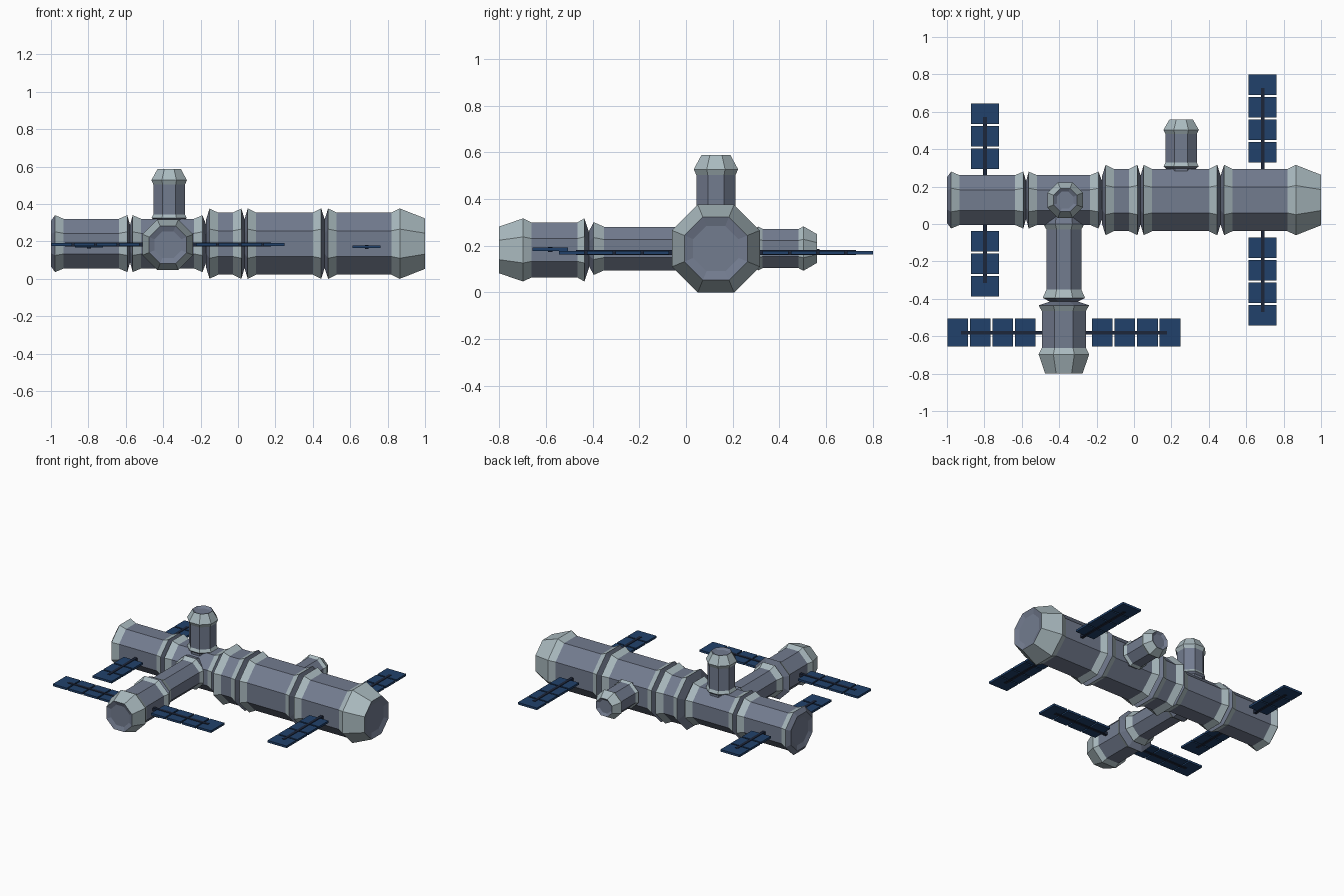
import bpy, bmesh, math
from mathutils import Vector

if "Cube" in bpy.data.objects:
    bpy.data.objects.remove(bpy.data.objects["Cube"])

YC, ZC = 0.128, 0.188        # axis of the main hull
BX = -0.375                  # axis of the front branch
TILT = math.pi / 8           # octagons rest on a flat side


def material(name, rgb):
    m = bpy.data.materials.new(name)
    m.diffuse_color = (*rgb, 1)
    m.use_nodes = True
    m.node_tree.nodes["Principled BSDF"].inputs["Base Color"].default_value = m.diffuse_color
    return m


HULL = material("hull_grey", (0.17, 0.20, 0.275))
TRIM = material("collar_pale_grey", (0.40, 0.49, 0.52))
PANEL = material("panel_blue", (0.015, 0.053, 0.145))
SPAR = material("spar_dark", (0.012, 0.019, 0.042))


def finish(name, bm, mats):
    bmesh.ops.recalc_face_normals(bm, faces=bm.faces)
    me = bpy.data.meshes.new(name)
    bm.to_mesh(me)
    bm.free()
    for m in mats:
        me.materials.append(m)
    ob = bpy.data.objects.new(name, me)
    bpy.context.collection.objects.link(ob)
    return ob


def lathe(name, origin, axis, profile):
    """Octagonal tube; profile = (distance, flat radius, is_trim of next band)."""
    axis, origin = Vector(axis), Vector(origin)
    u = Vector((0, 1, 0)) if abs(axis.x) > 0.5 else Vector((1, 0, 0))
    v = axis.cross(u)
    bm = bmesh.new()
    rings = []
    for d, r, _ in profile:
        c = r / math.cos(TILT)
        rings.append([bm.verts.new(origin + axis * d
                      + u * c * math.cos(TILT + i * math.pi / 4)
                      + v * c * math.sin(TILT + i * math.pi / 4)) for i in range(8)])
    for k in range(len(rings) - 1):
        a, b = rings[k], rings[k + 1]
        for i in range(8):
            j = (i + 1) % 8
            bm.faces.new((a[i], a[j], b[j], b[i])).material_index = profile[k][2]
    bm.faces.new(rings[0])
    bm.faces.new(rings[-1])
    return finish(name, bm, (HULL, TRIM))


def collar_in(neck, tip, R, r, nr):
    """Neck cone, flared collar, then the body."""
    return [(neck, nr, 0), (tip, R, 1), (tip + 0.045, r, 0)]


def collar_out(tip, neck, R, r, nr):
    return [(tip - 0.045, r, 1), (tip, R, 0), (neck, nr, 0)]


def cap(start, peak, end, r, R, er):
    """Tapered pale end cap with a shallow recessed hatch."""
    return [(start, r, 1), (peak, R, 1), (end, er, 0), (end - 0.012, er * 0.72, 0)]


# Main hull modules along x
S, L = (0.152, 0.133, 0.10), (0.188, 0.166, 0.13)
hub = (0, YC, ZC)
X = (1, 0, 0)
lathe("aft_module", hub, X, [(-0.988, 0.09, 0), (-1.0, 0.122, 0), (-0.978, 0.152, 1), (-0.932, 0.133, 0)]
      + collar_out(-0.592, -0.577, *S))
lathe("junction_module", hub, X, collar_in(-0.577, -0.563, *S) + collar_out(-0.19, -0.17, *S))
lathe("ring_module", hub, X, collar_in(-0.17, -0.152, *L) + collar_out(0.018, 0.035, *L))
lathe("centre_module", hub, X, collar_in(0.035, 0.052, *L) + collar_out(0.445, 0.463, *L))
lathe("fore_module", hub, X, collar_in(0.463, 0.482, *L) + cap(0.82, 0.865, 1.0, 0.166, 0.188, 0.135))

# Front branch along -y
F = (0, -1, 0)
lathe("branch_tunnel", (BX, 0, ZC), F,
      [(-0.08, 0.09, 0), (0.0, 0.11, 1), (0.03, 0.093, 0)]
      + collar_out(0.395, 0.415, 0.113, 0.093, 0.075))
lathe("branch_module", (BX, 0, ZC - 0.006), F,
      collar_in(0.415, 0.435, 0.135, 0.118, 0.075)[:2] + [(0.465, 0.118, 0)]
      + cap(0.662, 0.697, 0.80, 0.118, 0.135, 0.10))

# Small docking ports on top and at the back
def port(name, origin, axis, base, start, peak, end):
    lathe(name, origin, axis, [(base - 0.1, 0.075, 0), (base - 0.012, 0.08, 0), (base, 0.094, 1),
          (base + 0.02, 0.084, 0)] + cap(start, peak, end, 0.084, 0.095, 0.062))


port("top_port", (-0.368, YC, 0), (0, 0, 1), 0.325, 0.503, 0.527, 0.588)
port("back_port", (0.252, 0, ZC), (0, 1, 0), 0.308, 0.482, 0.503, 0.56)


def box(bm, centre, size):
    vs = bmesh.ops.create_cube(bm, size=1)["verts"]
    for p in vs:
        p.co = Vector([centre[i] + p.co[i] * size[i] for i in range(3)])


def wings(name, centre, along, first, count):
    """Mirrored rows of solar cells on one long spar; along = 0 for x, 1 for y."""
    cells, bm = bmesh.new(), bmesh.new()
    for side in (-1, 1):
        for k in range(count):
            pos, size = list(centre), [0.15, 0.15, 0.015]
            pos[along] += side * (first + 0.055 + k * 0.1205)
            size[along] = 0.11
            box(cells, pos, size)
    size = [0.02, 0.02, 0.022]
    size[along] = 2 * (first + 0.1205 * (count - 1) + 0.038)
    box(bm, centre, size)
    finish(name + "_solar_cells", cells, (PANEL,))
    finish(name + "_spar", bm, (SPAR,))


wings("fore", (0.688, YC, 0.171), 1, 0.2, 4)
wings("aft", (-0.797, YC, 0.174), 1, 0.165, 3)
wings("branch", (BX, -0.581, 0.184), 0, 0.151, 4)
